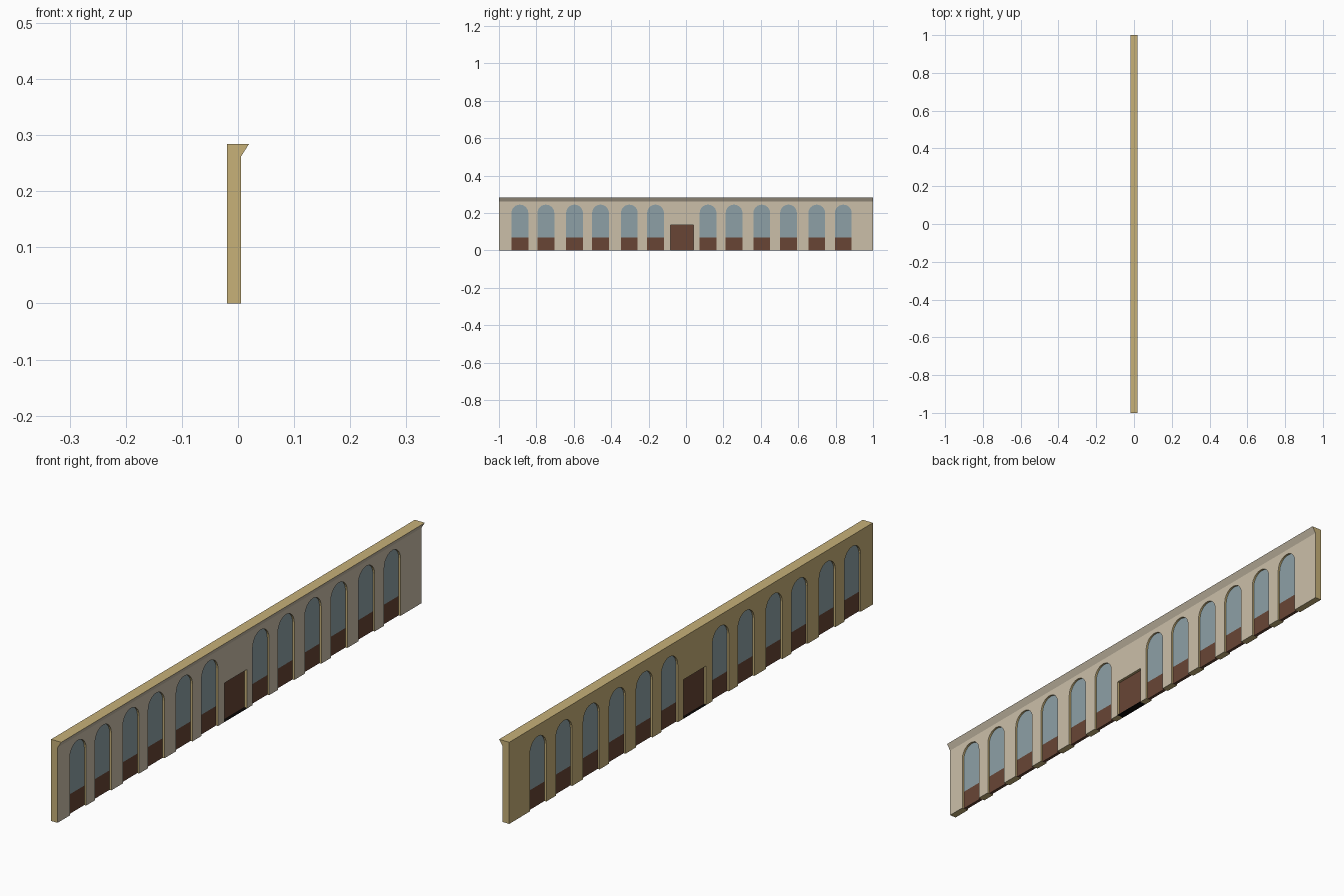
import bpy, bmesh, math

if "Cube" in bpy.data.objects:
    bpy.data.objects.remove(bpy.data.objects["Cube"])


def material(name, srgb):
    m = bpy.data.materials.new(name)
    lin = [((c / 255 + 0.055) / 1.055) ** 2.4 for c in srgb]
    m.diffuse_color = (*lin, 1)
    m.use_nodes = True
    m.node_tree.nodes["Principled BSDF"].inputs["Base Color"].default_value = m.diffuse_color
    return m


STONE = material("pale stone", (203, 191, 169))
TAN = material("tan plaster", (199, 177, 121))
GLASS = material("blue grey glass", (141, 160, 166))
BROWN = material("brown wood", (104, 69, 53))
DARK = material("black threshold", (12, 10, 8))

BACK, FRONT, HEIGHT = -0.0195, 0.0055, 0.284
HALF, SPRING, SILL = 0.045, 0.2, 0.068
DOOR = (-0.083, 0.041, 0.136)
WINDOWS = [-0.888, -0.749, -0.596, -0.457, -0.303, -0.163,
           0.118, 0.257, 0.405, 0.548, 0.699, 0.841]


def prism(name, outline, axis, a, b, mats, rule=None):
    """Extrude an outline along x (y,z points) or along y (x,z points)."""
    def place(p, t):
        return (t, p[0], p[1]) if axis == 'x' else (p[0], t, p[1])
    bm = bmesh.new()
    lo = [bm.verts.new(place(p, a)) for p in outline]
    hi = [bm.verts.new(place(p, b)) for p in outline]
    bm.faces.new(lo)
    bm.faces.new(hi[::-1])
    n = len(outline)
    for i in range(n):
        j = (i + 1) % n
        bm.faces.new((lo[j], lo[i], hi[i], hi[j]))
    bmesh.ops.recalc_face_normals(bm, faces=bm.faces)
    bm.normal_update()
    if rule:
        for f in bm.faces:
            f.material_index = rule(f.normal)
    me = bpy.data.meshes.new(name)
    bm.to_mesh(me)
    bm.free()
    for m in mats:
        me.materials.append(m)
    ob = bpy.data.objects.new(name, me)
    bpy.context.collection.objects.link(ob)
    return ob


def arch(c, bottom, steps=12):
    """Round-headed outline from lower left over the top to lower right."""
    head = [(c - HALF * math.cos(math.pi * i / steps),
             SPRING + HALF * math.sin(math.pi * i / steps)) for i in range(steps + 1)]
    return [(c - HALF, bottom)] + head + [(c + HALF, bottom)]


def rect(y0, y1, z0, z1):
    return [(y0, z0), (y0, z1), (y1, z1), (y1, z0)]


# Wall with arched openings and a doorway cut from its lower edge
d0, d1, dz = DOOR
openings = [arch(c, 0) for c in WINDOWS] + [rect(d0, d1, 0, dz)]
outline = [(-1, 0)]
for o in sorted(openings, key=lambda o: o[0][0]):
    outline += o
outline += [(1, 0), (1, HEIGHT), (-1, HEIGHT)]
prism("wall", outline, 'x', BACK, FRONT, [TAN, STONE], lambda n: int(n.x > 0.5))

# Flared cornice along the front top edge
prism("cornice", [(FRONT, 0.262), (0.0195, HEIGHT), (FRONT, HEIGHT)], 'y', -1, 1,
      [TAN, STONE], lambda n: int(n.x > 0.3))

# Recessed panes above wooden panels
for i, c in enumerate(WINDOWS, 1):
    prism(f"window_pane_{i}", arch(c, SILL), 'x', -0.0125, -0.0015, [GLASS])
    prism(f"window_panel_{i}", rect(c - HALF, c + HALF, 0, SILL), 'x',
          -0.0125, -0.0015, [BROWN])

# Recessed door and its dark threshold
prism("door", rect(d0, d1, 0.002, dz), 'x', -0.012, -0.004, [BROWN])
prism("door_threshold", rect(d0, d1, 0, 0.002), 'x', BACK, FRONT, [DARK])
